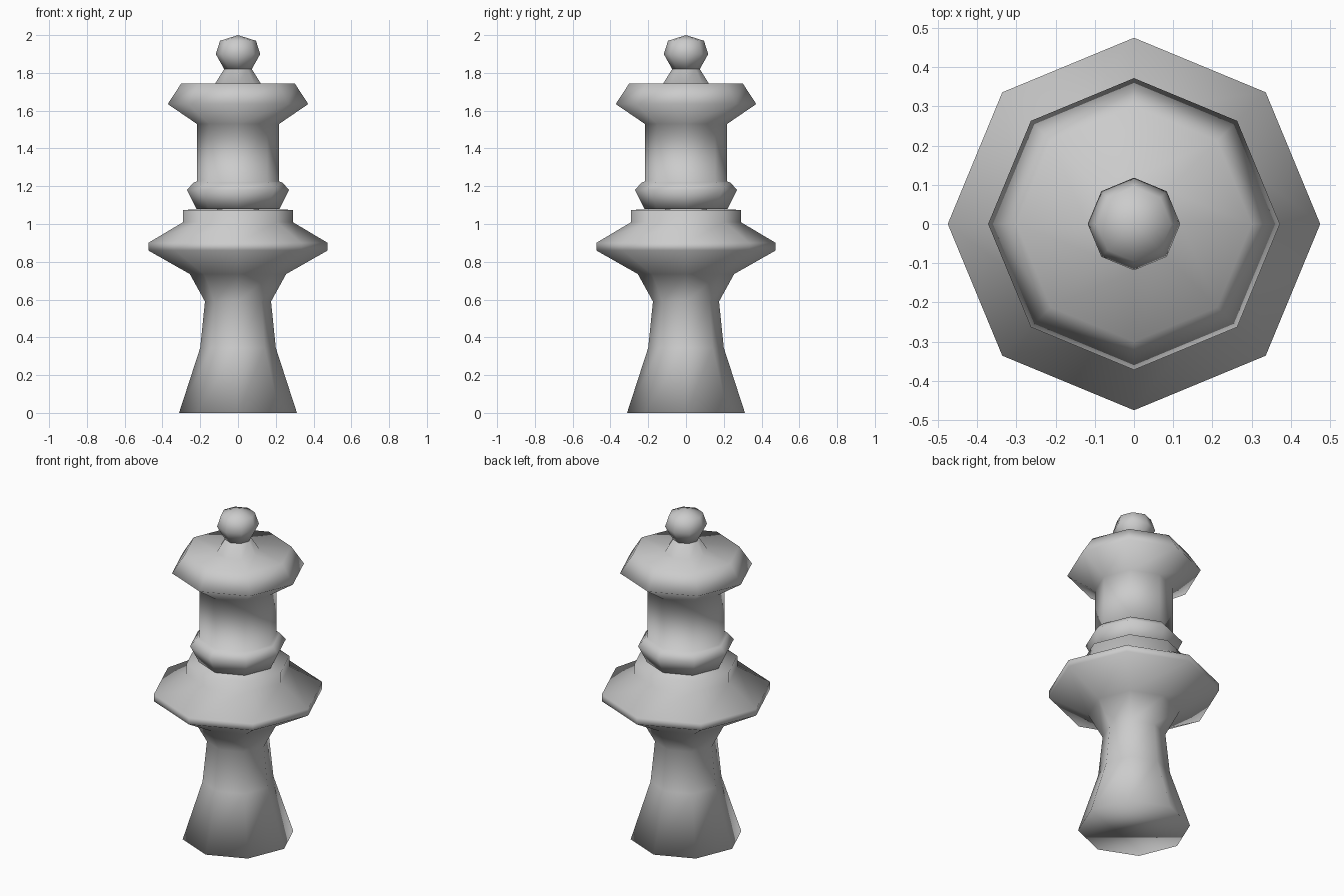
import bpy
import bmesh
from math import cos, sin, tau

SIDES = 8

cube = bpy.data.objects.get("Cube")
if cube:
    bpy.data.objects.remove(cube, do_unlink=True)

grey = bpy.data.materials.new("plain grey")
grey.use_nodes = True
grey.diffuse_color = (0.6, 0.6, 0.6, 1)
grey.node_tree.nodes["Principled BSDF"].inputs["Base Color"].default_value = (0.6, 0.6, 0.6, 1)


def lathe(name, profile):
    """Turn a (radius, height) profile around z, with smooth shading."""
    bm = bmesh.new()
    rings = []
    for r, z in profile:
        count = SIDES if r > 0 else 1
        rings.append([bm.verts.new((r * cos(tau * i / SIDES), r * sin(tau * i / SIDES), z))
                      for i in range(count)])
    for low, high in zip(rings, rings[1:]):
        for i in range(SIDES):
            j = (i + 1) % SIDES
            corners = [low[i % len(low)], low[j % len(low)],
                       high[j % len(high)], high[i % len(high)]]
            bm.faces.new(list(dict.fromkeys(corners)))
    # Close the underside of the part
    bm.faces.new(rings[0][::-1])
    for face in bm.faces:
        face.smooth = True
    bmesh.ops.recalc_face_normals(bm, faces=bm.faces[:])
    mesh = bpy.data.meshes.new(name)
    bm.to_mesh(mesh)
    bm.free()
    mesh.materials.append(grey)
    obj = bpy.data.objects.new(name, mesh)
    bpy.context.collection.objects.link(obj)
    return obj


# Flared foot, slim stem, wide disc and the stepped collar on it
lathe("pedestal", [(0.312, 0), (0.2, 0.345), (0.175, 0.59), (0.255, 0.735),
                   (0.475, 0.86), (0.475, 0.9), (0.29, 1.01), (0.29, 1.075), (0, 1.08)])

# Neck ring, column, flared crown and the small cone on its flat top
lathe("column_and_crown", [(0.22, 1.08), (0.27, 1.18), (0.235, 1.22), (0.218, 1.225),
                           (0.218, 1.53), (0.372, 1.635), (0.3, 1.745),
                           (0.12, 1.745), (0.073, 1.82), (0, 1.82)])

# Faceted ball on top
lathe("finial", [(0.073, 1.82), (0.118, 1.9), (0.095, 1.97), (0, 2.0)])
